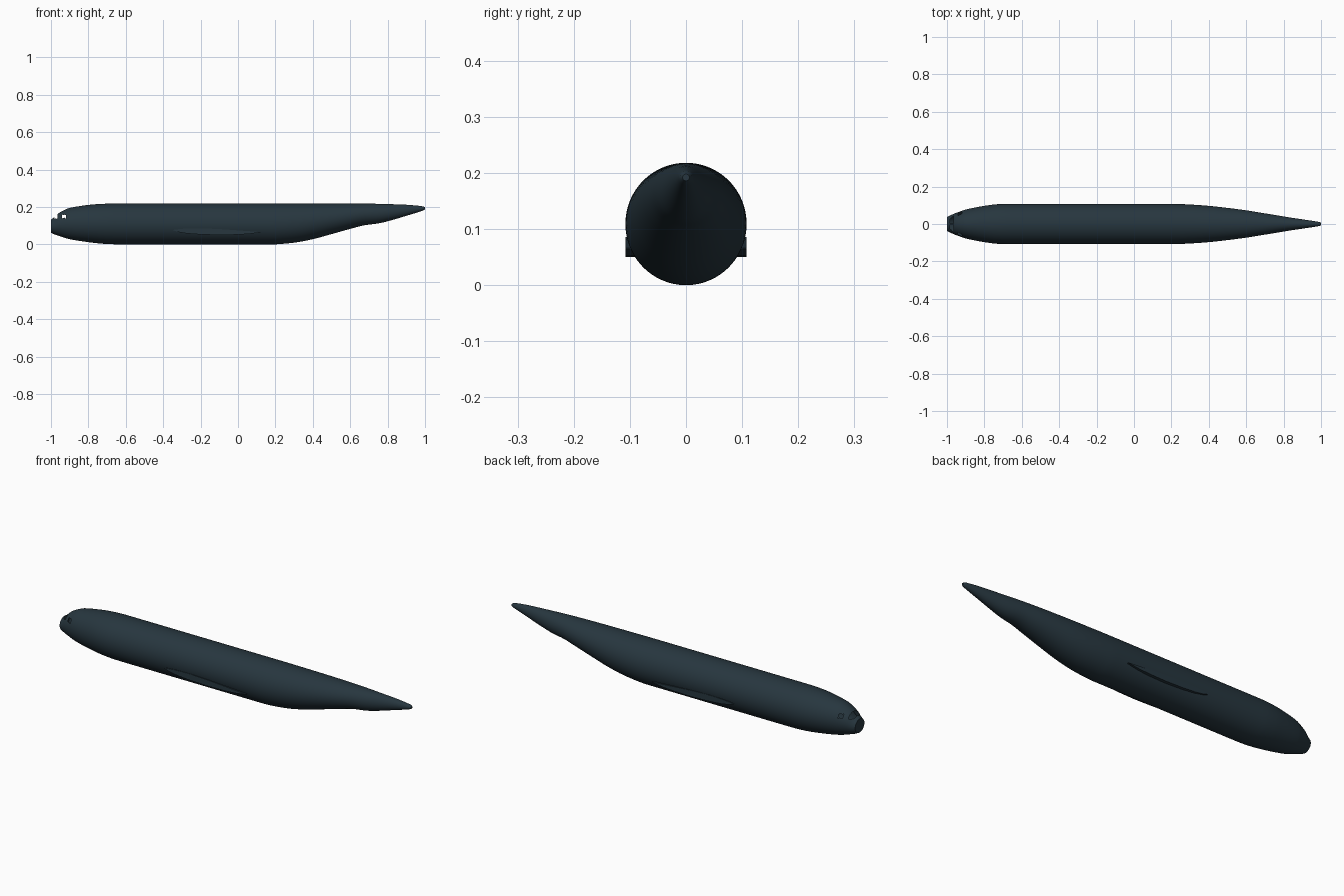
import bpy, bmesh, math

if "Cube" in bpy.data.objects:
    bpy.data.objects.remove(bpy.data.objects["Cube"])

paint = bpy.data.materials.new("dark slate paint")
paint.diffuse_color = (0.020, 0.037, 0.049, 1)
paint.use_nodes = True
paint.node_tree.nodes["Principled BSDF"].inputs["Base Color"].default_value = paint.diffuse_color


def finish(name, bm):
    bmesh.ops.recalc_face_normals(bm, faces=bm.faces)
    me = bpy.data.meshes.new(name)
    bm.to_mesh(me)
    bm.free()
    me.materials.append(paint)
    ob = bpy.data.objects.new(name, me)
    bpy.context.collection.objects.link(ob)
    bpy.context.view_layer.objects.active = ob
    ob.select_set(True)
    bpy.ops.object.shade_smooth_by_angle(angle=math.radians(35))
    ob.select_set(False)
    return ob


# Stations: x, top z, bottom z, half width
ST = [(-1.0, .133, .062, .038), (-.98, .147, .053, .047), (-.96, .166, .046, .056),
      (-.93, .183, .036, .067), (-.9, .195, .028, .077), (-.85, .204, .019, .088),
      (-.8, .211, .012, .097), (-.74, .216, .005, .105), (-.68, .218, .001, .108),
      (-.6, .218, 0, .108), (-.2, .218, 0, .108), (.19, .218, 0, .108),
      (.25, .218, .004, .1065), (.32, .218, .012, .103), (.4, .218, .028, .097),
      (.5, .218, .055, .086), (.6, .218, .083, .073), (.68, .218, .103, .060),
      (.75, .217, .112, .049), (.82, .215, .129, .037), (.9, .212, .153, .025),
      (.96, .207, .171, .016), (.99, .203, .181, .011), (1.0, .198, .186, .006)]


def section(x):
    """Smooth (Hermite) interpolation between the stations."""
    i = 0
    while i < len(ST) - 2 and x > ST[i + 1][0]:
        i += 1
    a, b = ST[i], ST[i + 1]
    p, n = ST[max(i - 1, 0)], ST[min(i + 2, len(ST) - 1)]
    h = b[0] - a[0]
    t = (x - a[0]) / h
    out = []
    for k in (1, 2, 3):
        s = (b[k] - a[k]) / h
        sp = (a[k] - p[k]) / (a[0] - p[0]) if i else s
        sn = (n[k] - b[k]) / (n[0] - b[0]) if n is not b else s
        m0 = 2 * s * sp / (s + sp) if s * sp > 0 else 0
        m1 = 2 * s * sn / (s + sn) if s * sn > 0 else 0
        out.append((2*t**3 - 3*t**2 + 1) * a[k] + (t**3 - 2*t**2 + t) * h * m0
                   + (3*t**2 - 2*t**3) * b[k] + (t**3 - t**2) * h * m1)
    return out


# Fuselage skin
SEG = 96
xs = [-1 + .004 * i for i in range(26)] + [-.9 + .02 * i for i in range(1, 95)] + [.99, 1.0]
bm = bmesh.new()
rings = []
for x in xs:
    top, bot, w = section(x)
    c, h = (top + bot) / 2, (top - bot) / 2
    rings.append([bm.verts.new((x, w * math.cos(2 * math.pi * j / SEG),
                                c + h * math.sin(2 * math.pi * j / SEG))) for j in range(SEG)])
for a, b in zip(rings, rings[1:]):
    for j in range(SEG):
        k = (j + 1) % SEG
        bm.faces.new((a[j], a[k], b[k], b[j]))
bm.faces.new(rings[0])
bm.faces.new(rings[-1])
bmesh.ops.recalc_face_normals(bm, faces=bm.faces)


# Cockpit window openings
def is_window(f):
    m = f.calc_center_median()
    front = -.985 < m.x < -.964 and m.z > .138 and abs(m.y) > .004
    side = -.941 < m.x < -.920 and .141 < m.z < .158
    return front or side


bmesh.ops.delete(bm, geom=[f for f in bm.faces if is_window(f)], context='FACES')
finish("fuselage", bm)

# Wing root stubs: shallow underside curves, outer face flush with the hull side
LOWER = [(-.35, .076), (-.32, .066), (-.27, .058), (-.2, .053), (-.1, .050),
         (0, .052), (.06, .056), (.12, .064)]
UPPER = [(.12, .066), (0, .075), (-.1, .082), (-.2, .086), (-.29, .084), (-.34, .079)]
for side, name in ((1, "left_wing_root"), (-1, "right_wing_root")):
    bm = bmesh.new()
    inner = [bm.verts.new((x, side * .07, z)) for x, z in LOWER + UPPER]
    outer = [bm.verts.new((x, side * .1075, z)) for x, z in LOWER + UPPER]
    n = len(inner)
    for i in range(n):
        k = (i + 1) % n
        bm.faces.new((inner[i], inner[k], outer[k], outer[i]))
    bm.faces.new(outer)
    bm.faces.new(inner)
    finish(name, bm)
